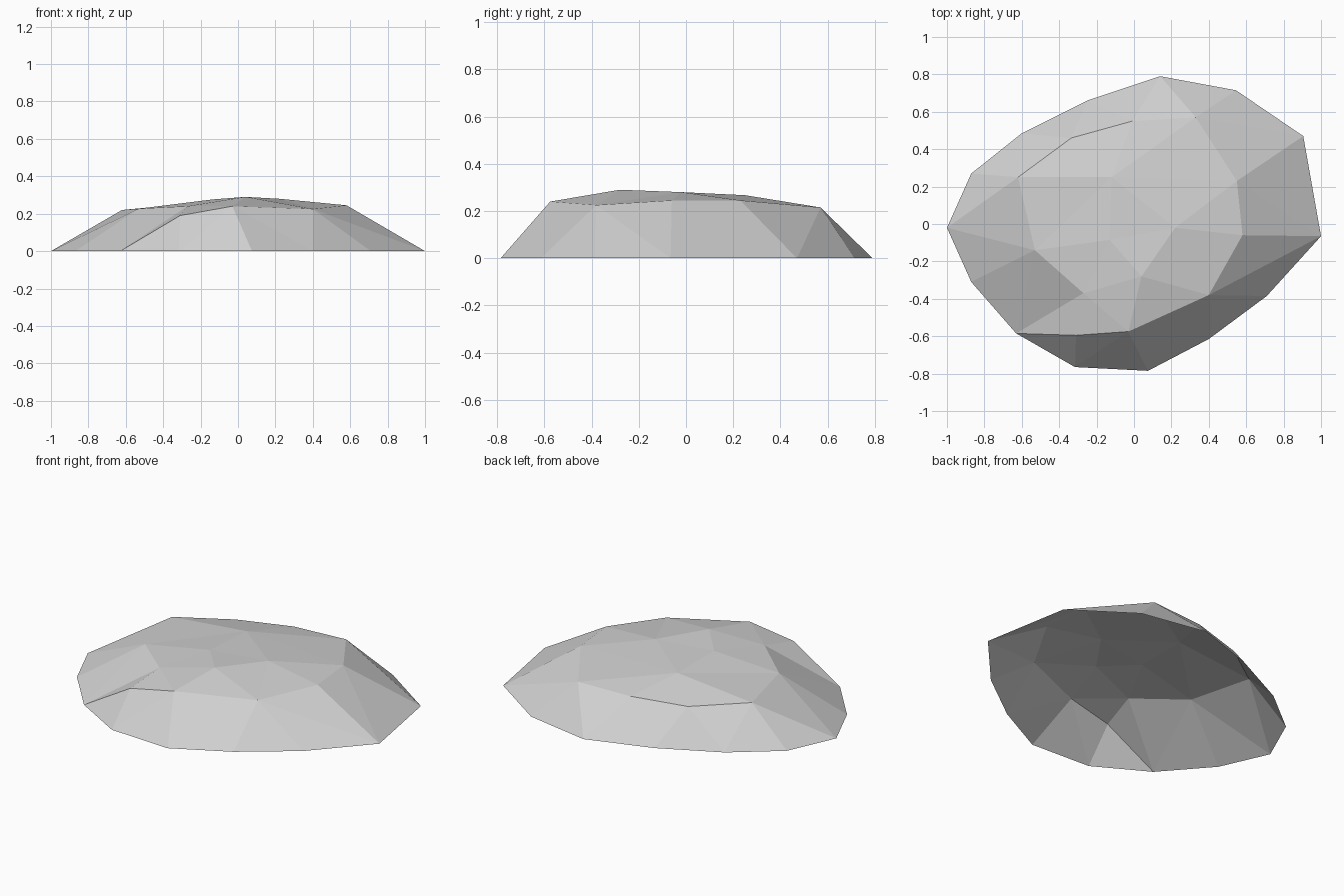
import bpy
import bmesh
from mathutils import Vector
from mathutils.geometry import delaunay_2d_cdt

default_cube = bpy.data.objects.get("Cube")
if default_cube:
    bpy.data.objects.remove(default_cube, do_unlink=True)


def flat_material(name, value):
    """Plain grey material for viewport and render."""
    material = bpy.data.materials.new(name)
    material.use_nodes = True
    colour = (value, value, value, 1)
    material.diffuse_color = colour
    shader = material.node_tree.nodes["Principled BSDF"]
    shader.inputs["Base Color"].default_value = colour
    return material


# Ground outline of the rock, clockwise from its right-hand tip
rim = [(-1, -.02), (-.87, .27), (-.6, .485), (-.25, .66), (.14, .79),
       (.545, .715), (.905, .47), (1, -.065), (.71, -.385), (.4, -.615),
       (.075, -.785), (-.315, -.765), (-.63, -.585), (-.87, -.31)]

# Shoulder where the steep sides meet the gently domed top
shoulder = [(-.62, .25, .22), (-.335, .46, .2), (-.01, .55, .21),
            (.33, .57, .215), (.55, .23, .245), (.58, -.06, .245),
            (.4, -.38, .225), (-.03, -.575, .24), (-.31, -.595, .19),
            (-.27, -.37, .24), (-.53, -.14, .227)]

# Highest points of the dome
crown = [(-.12, .25, .267), (.22, -.02, .28), (.04, -.28, .29),
         (-.13, -.085, .277)]

points = [Vector((x, y, 0)) for x, y in rim]
points += [Vector(point) for point in shoulder + crown]
first_shoulder = len(rim)
first_crown = first_shoulder + len(shoulder)


def rim_to_shoulder(rim_index, shoulder_index):
    return (rim_index, first_shoulder + shoulder_index)


def shoulder_to_crown(shoulder_index, crown_index):
    return (first_shoulder + shoulder_index, first_crown + crown_index)


# Creases the facets must follow: outline, shoulder loop and side ridges
creases = [(i, (i + 1) % len(rim)) for i in range(len(rim))]
creases += [(first_shoulder + i, first_shoulder + (i + 1) % len(shoulder))
            for i in range(len(shoulder))]
creases += [rim_to_shoulder(r, s) for r, s in
            ((0, 0), (0, 10), (12, 10), (12, 9), (12, 8), (11, 7), (9, 7),
             (9, 6), (7, 6), (7, 5), (7, 4), (6, 3), (4, 3), (4, 2), (3, 1))]
creases += [shoulder_to_crown(s, c) for s, c in
            ((0, 0), (10, 0), (3, 0), (4, 0), (4, 1), (6, 1), (6, 2),
             (7, 2), (9, 2), (9, 3))]
creases.append((first_shoulder + 7, first_shoulder + 9))

# Triangulate in plan, then lift every corner to its height
plan = [point.to_2d() for point in points]
flat_verts, _, triangles, sources, _, _ = delaunay_2d_cdt(
    plan, creases, [], 0, 1e-5)

bm = bmesh.new()
corners = []
for position, source in zip(flat_verts, sources):
    height = points[source[0]].z if source else 0
    corners.append(bm.verts.new((position.x, position.y, height)))
for triangle in triangles:
    face = bm.faces.new([corners[i] for i in triangle])
    face.normal_update()
    if face.normal.z < 0:
        face.normal_flip()
    face.smooth = False

# Open-bottomed rock shell
mesh = bpy.data.meshes.new("rock_shell")
bm.to_mesh(mesh)
bm.free()
mesh.materials.append(flat_material("stone_grey", .64))
rock = bpy.data.objects.new("rock_shell", mesh)
bpy.context.collection.objects.link(rock)
